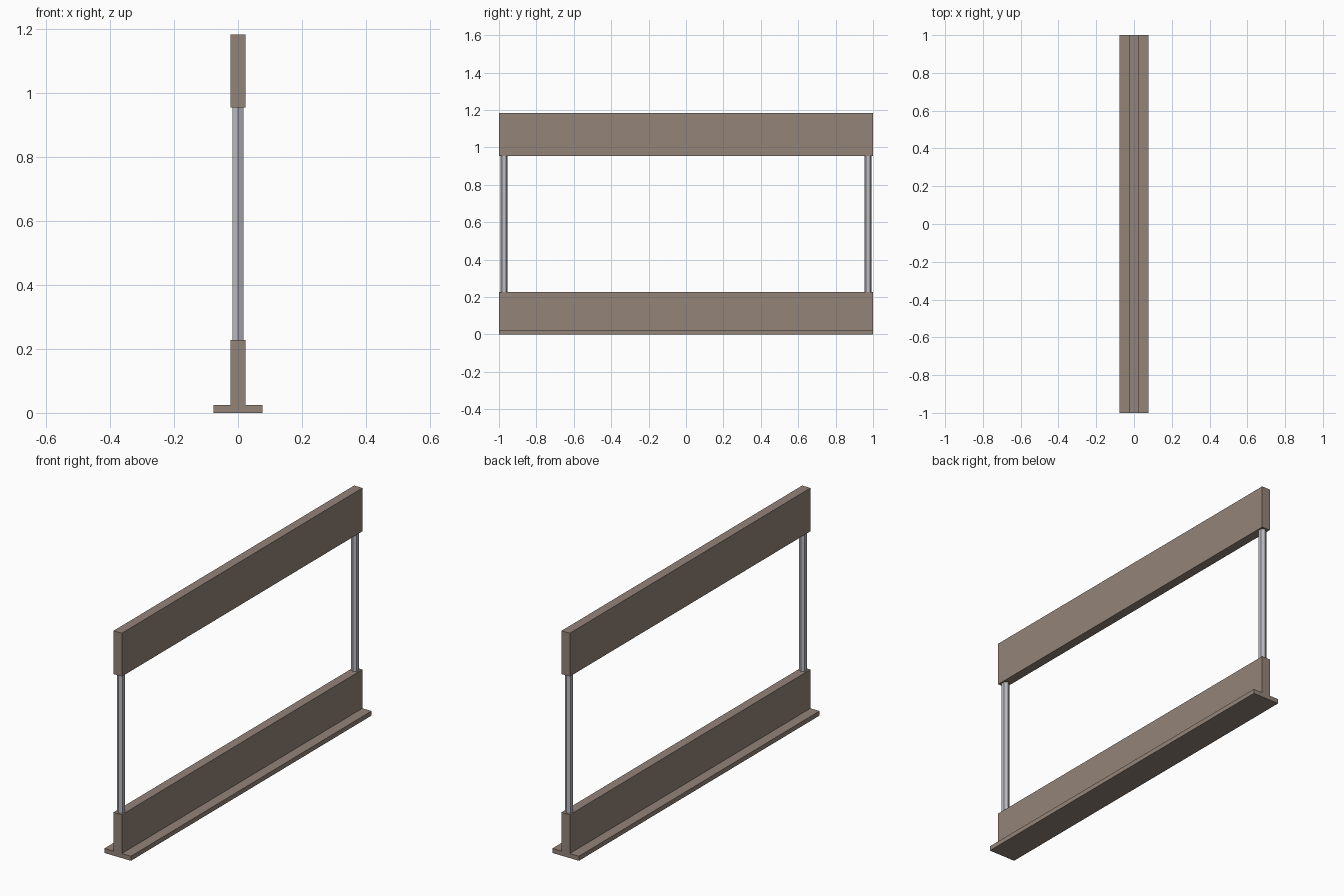
import bpy
import math

cube = bpy.data.objects.get("Cube")
if cube:
    bpy.data.objects.remove(cube, do_unlink=True)


def make_material(name, color):
    mat = bpy.data.materials.new(name)
    mat.use_nodes = True
    mat.diffuse_color = color
    mat.node_tree.nodes["Principled BSDF"].inputs["Base Color"].default_value = color
    return mat


wood = make_material("brown wood", (0.29, 0.23, 0.19, 1))
metal = make_material("grey metal", (0.50, 0.50, 0.54, 1))


def board(name, width, bottom, top):
    """Full-length plank centred on the origin."""
    bpy.ops.mesh.primitive_cube_add(size=1, location=(0, 0, (bottom + top) / 2))
    obj = bpy.context.object
    obj.name = name
    obj.scale = (width, 2, top - bottom)
    bpy.ops.object.transform_apply(location=False, rotation=False, scale=True)
    obj.data.materials.append(wood)


def post(name, y):
    """Hexagonal rod with an edge facing the end of the frame."""
    bottom, top = 0.228, 0.955
    bpy.ops.mesh.primitive_cylinder_add(
        vertices=6, radius=0.019, depth=top - bottom,
        location=(0, y, (bottom + top) / 2))
    obj = bpy.context.object
    obj.name = name
    obj.data.materials.append(metal)


# Boards
board("base_plate", 0.154, 0, 0.024)
board("lower_board", 0.048, 0.024, 0.228)
board("upper_board", 0.048, 0.955, 1.183)

# Posts at both ends
post("front_post", -0.973)
post("back_post", 0.973)
